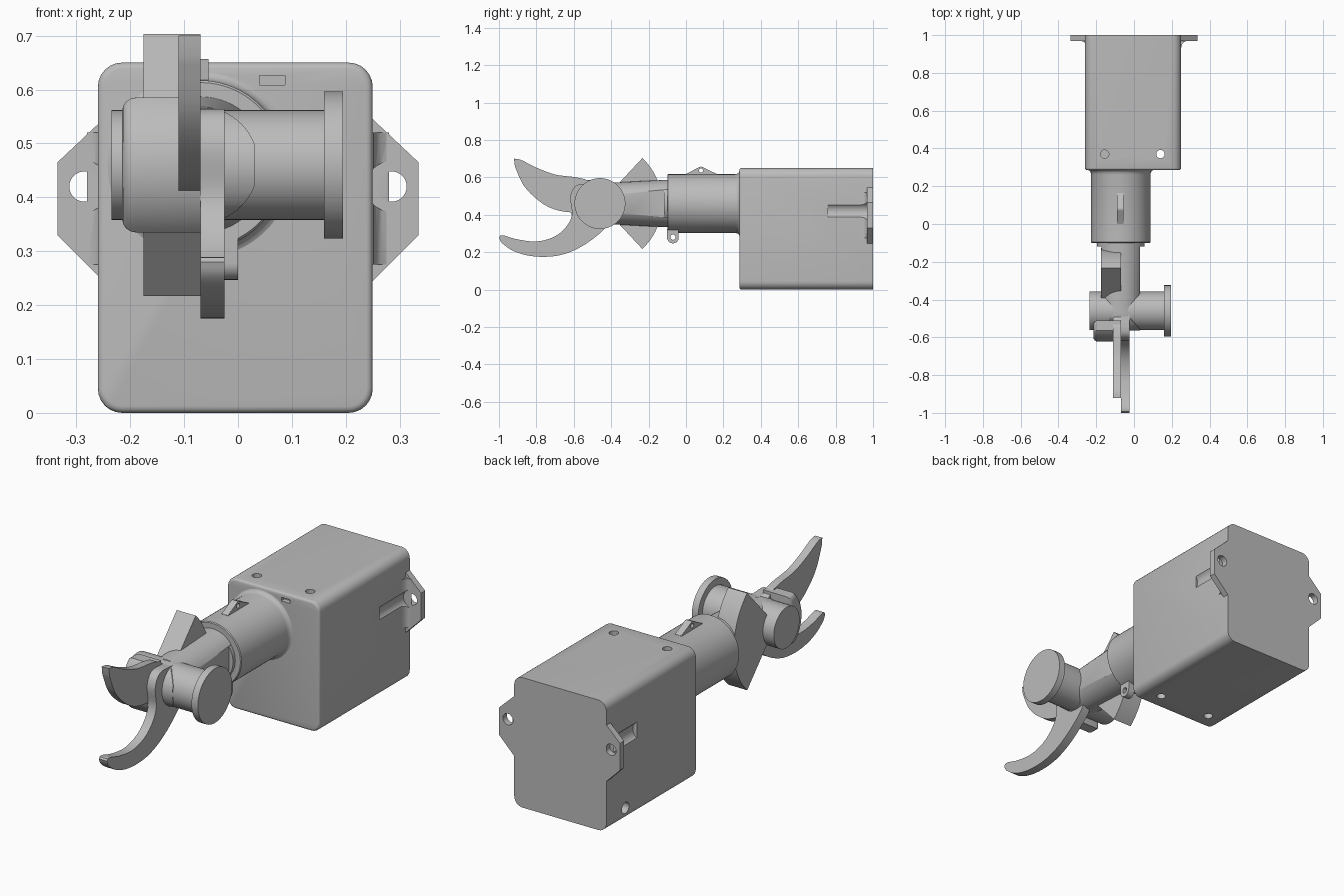
import bpy, bmesh
from math import sin, cos, pi, radians
from mathutils import Vector

if "Cube" in bpy.data.objects:
    bpy.data.objects.remove(bpy.data.objects["Cube"])

grey = bpy.data.materials.new("plain grey")
grey.use_nodes = True
grey.diffuse_color = (0.5, 0.5, 0.5, 1)
grey.node_tree.nodes["Principled BSDF"].inputs["Base Color"].default_value = (0.5, 0.5, 0.5, 1)

PY, PZ = -0.46, 0.46      # pivot, shared by the blades and pins
BX = -0.07                # barrel axis


def finish(name, bm):
    bmesh.ops.recalc_face_normals(bm, faces=bm.faces)
    mesh = bpy.data.meshes.new(name)
    bm.to_mesh(mesh)
    bm.free()
    mesh.materials.append(grey)
    ob = bpy.data.objects.new(name, mesh)
    bpy.context.collection.objects.link(ob)
    return ob


def place(axis, u, v, w):
    return {"x": (w, u, v), "y": (u, w, v), "z": (u, v, w)}[axis]


def prism(name, pts, axis, a, b, round_a=0):
    """Extrude a flat outline along an axis, optionally rounding the rim at a."""
    bm = bmesh.new()
    low = bm.faces.new([bm.verts.new(place(axis, u, v, a)) for u, v in pts])
    new = bmesh.ops.extrude_face_region(bm, geom=[low], use_keep_orig=True)["geom"]
    shift = Vector(place(axis, 0, 0, b - a))
    bmesh.ops.translate(bm, vec=shift, verts=[g for g in new if isinstance(g, bmesh.types.BMVert)])
    if round_a:
        bmesh.ops.recalc_face_normals(bm, faces=bm.faces)
        bmesh.ops.bevel(bm, geom=list(low.edges), offset=round_a, segments=4,
                        profile=0.5, affect="EDGES", clamp_overlap=True)
    return finish(name, bm)


def arc(u, v, r, start, end, n=24):
    steps = [radians(start + (end - start) * i / n) for i in range(n + 1)]
    return [(u + r * cos(t), v + r * sin(t)) for t in steps]


def rod(name, axis, u, v, r, a, b):
    return prism(name, arc(u, v, r, 0, 360, 48)[:-1], axis, a, b)


def lathe(name, profile, n=64):
    """Turn (radius, y) points about the barrel axis."""
    bm = bmesh.new()
    rings = [[bm.verts.new((BX + r * cos(2 * pi * i / n), y, PZ + r * sin(2 * pi * i / n)))
              for i in range(n)] for r, y in profile]
    for p, q in zip(rings, rings[1:]):
        for i in range(n):
            j = (i + 1) % n
            bm.faces.new((p[i], p[j], q[j], q[i]))
    bm.faces.new(rings[0])
    bm.faces.new(rings[-1])
    return finish(name, bm)


def combine(ob, other, operation="DIFFERENCE"):
    mod = ob.modifiers.new("cut", "BOOLEAN")
    mod.operation, mod.object, mod.solver = operation, other, "EXACT"
    bpy.context.view_layer.update()
    result = bpy.data.meshes.new_from_object(ob.evaluated_get(bpy.context.evaluated_depsgraph_get()))
    ob.modifiers.clear()
    ob.data = result
    bpy.data.objects.remove(other)


def spline(pts, n=5):
    """Catmull-Rom curve through the points."""
    p = [Vector(q) for q in [pts[0], *pts, pts[-1]]]
    out = []
    for a, b, c, d in zip(p, p[1:], p[2:], p[3:]):
        for i in range(n):
            t = i / n
            q = 0.5 * (2 * b + (c - a) * t + (2 * a - 5 * b + 4 * c - d) * t ** 2
                       + (3 * b - a - 3 * c + d) * t ** 3)
            out.append(tuple(q))
    return out + [tuple(p[-1])]


# Housing: long edges well rounded, front rim lightly rounded
bm = bmesh.new()
bmesh.ops.create_cube(bm, size=1)
for v in bm.verts:
    v.co = (v.co.x * 0.51 - 0.005, v.co.y * 0.715 + 0.6425, v.co.z * 0.65 + 0.325)
long_edges = [e for e in bm.edges if abs(e.verts[0].co.y - e.verts[1].co.y) > 0.1]
bmesh.ops.bevel(bm, geom=long_edges, offset=0.045, segments=6, profile=0.5, affect="EDGES")
rim = [e for e in bm.edges if all(v.co.y < 0.29 for v in e.verts)]
bmesh.ops.bevel(bm, geom=rim, offset=0.012, segments=3, profile=0.5, affect="EDGES")
housing = finish("housing", bm)

# Screw holes, side port and front slot in the housing
combine(housing, rod("cutter", "z", 0.14, 0.37, 0.022, -0.1, 0.8))
for low, high in ((-0.1, 0.06), (0.59, 0.8)):
    combine(housing, rod("cutter", "z", -0.155, 0.37, 0.022, low, high))
combine(housing, rod("cutter", "x", 0.85, 0.065, 0.028, -0.4, -0.2))
combine(housing, prism("cutter", [(0.04, 0.608), (0.087, 0.608), (0.087, 0.626), (0.04, 0.626)],
                       "y", 0.2, 0.31))

# Mounting ears with screw holes, fillets and driver channels
for side, s in (("left", 1), ("right", -1)):
    ear = prism(side + "_ear", [(s * x, z) for x, z in (
        (0.24, 0.245), (0.25, 0.245), (0.335, 0.33), (0.335, 0.465), (0.25, 0.545), (0.24, 0.545))],
        "y", 0.968, 1.0)
    combine(ear, rod("cutter", "y", s * 0.285, 0.42, 0.028, 0.9, 1.1))
    fillet = prism(side + "_ear_fillet", [(s * x, y) for x, y in (
        (0.24, 0.935), (0.251, 0.935), (0.255, 0.952), (0.264, 0.963), (0.28, 0.97), (0.24, 0.97))],
        "z", 0.275, 0.52)
    for part in (housing, fillet):
        combine(part, rod("cutter", "y", s * 0.285, 0.42, 0.047, 0.76, 0.968))

# Barrel flaring into the housing, with a short collar in front
barrel = lathe("barrel", [(0.153, -0.1), (0.157, -0.096), (0.157, 0.262), (0.16, 0.275),
                          (0.167, 0.283), (0.18, 0.288)])
collar = lathe("collar", [(0.125, -0.118), (0.125, -0.09)])

# Pierced lugs above and below the barrel
top_lug = prism("top_lug", [(0.0, 0.6), (0.0, 0.618), *arc(0.08, 0.638, 0.019, 125, 55, 8)[::1],
                            (0.165, 0.618), (0.165, 0.6)], "x", -0.09, -0.055)
combine(top_lug, rod("cutter", "x", 0.08, 0.637, 0.011, -0.2, 0.1))
bottom_lug = prism("bottom_lug", [(-0.1, 0.34), *arc(-0.07, 0.278, 0.031, 180, 360, 16), (-0.039, 0.34)],
                   "x", -0.035, 0.0)
combine(bottom_lug, rod("cutter", "x", -0.07, 0.28, 0.014, -0.2, 0.1))

# Tapered arm with flat cheeks and a round nose at the pivot
arm = lathe("arm", [(0.108, -0.6), (0.108, -0.46), (0.127, -0.095)])
cheeks = prism("cutter", [(-0.095, 0.62), (PY, 0.568), *arc(PY, PZ, 0.105, 90, 270),
                          (PY, 0.352), (-0.095, 0.3)], "x", -0.172, 0.032)
combine(arm, cheeks, "INTERSECT")

# Pivot pin and its wide head
rod("pivot_pin", "x", PY, PZ, 0.102, -0.235, 0.17)
rod("pivot_head", "x", PY, PZ, 0.136, 0.16, 0.195)

# Fan-shaped tail swinging about the pivot
prism("tail_sector", [(PY, PZ), *arc(PY, PZ, 0.332, -47, 47)], "x", -0.175, -0.07)

# Curved guard in front of the pivot
prism("guard", [*arc(PY, PZ, 0.163, 130, 230), (-0.51, 0.335), (-0.51, 0.585)],
      "x", -0.215, -0.07, 0.025)

# Curved blades
upper_top = spline([(-0.92, 0.7), (-0.88, 0.692), (-0.8, 0.652), (-0.7, 0.615), (-0.6, 0.602), (-0.54, 0.59)])
upper_edge = spline([(-0.5, 0.42), (-0.62, 0.413), (-0.72, 0.435), (-0.8, 0.485), (-0.87, 0.56), (-0.915, 0.66)])
prism("upper_blade", upper_top + [(-0.46, 0.54)] + upper_edge, "x", -0.11, -0.07)
lower_back = spline([(-1.0, 0.28), (-0.985, 0.25), (-0.93, 0.21), (-0.85, 0.183), (-0.75, 0.175),
                     (-0.65, 0.19), (-0.55, 0.235), (-0.45, 0.31), (-0.39, 0.38)])
lower_edge = spline([(-0.48, 0.56), (-0.58, 0.56), (-0.618, 0.5), (-0.61, 0.4), (-0.645, 0.33), (-0.71, 0.28),
                     (-0.8, 0.257), (-0.9, 0.268), (-0.97, 0.288), (-0.993, 0.288)])
prism("lower_blade", lower_back + lower_edge, "x", -0.07, -0.025)

# Smooth round faces, keep hard edges
for ob in bpy.context.collection.objects:
    if ob.type == "MESH" and ob.data.materials and ob.data.materials[0] == grey:
        bpy.ops.object.select_all(action="DESELECT")
        ob.select_set(True)
        bpy.context.view_layer.objects.active = ob
        bpy.ops.object.shade_smooth_by_angle(angle=radians(30))
